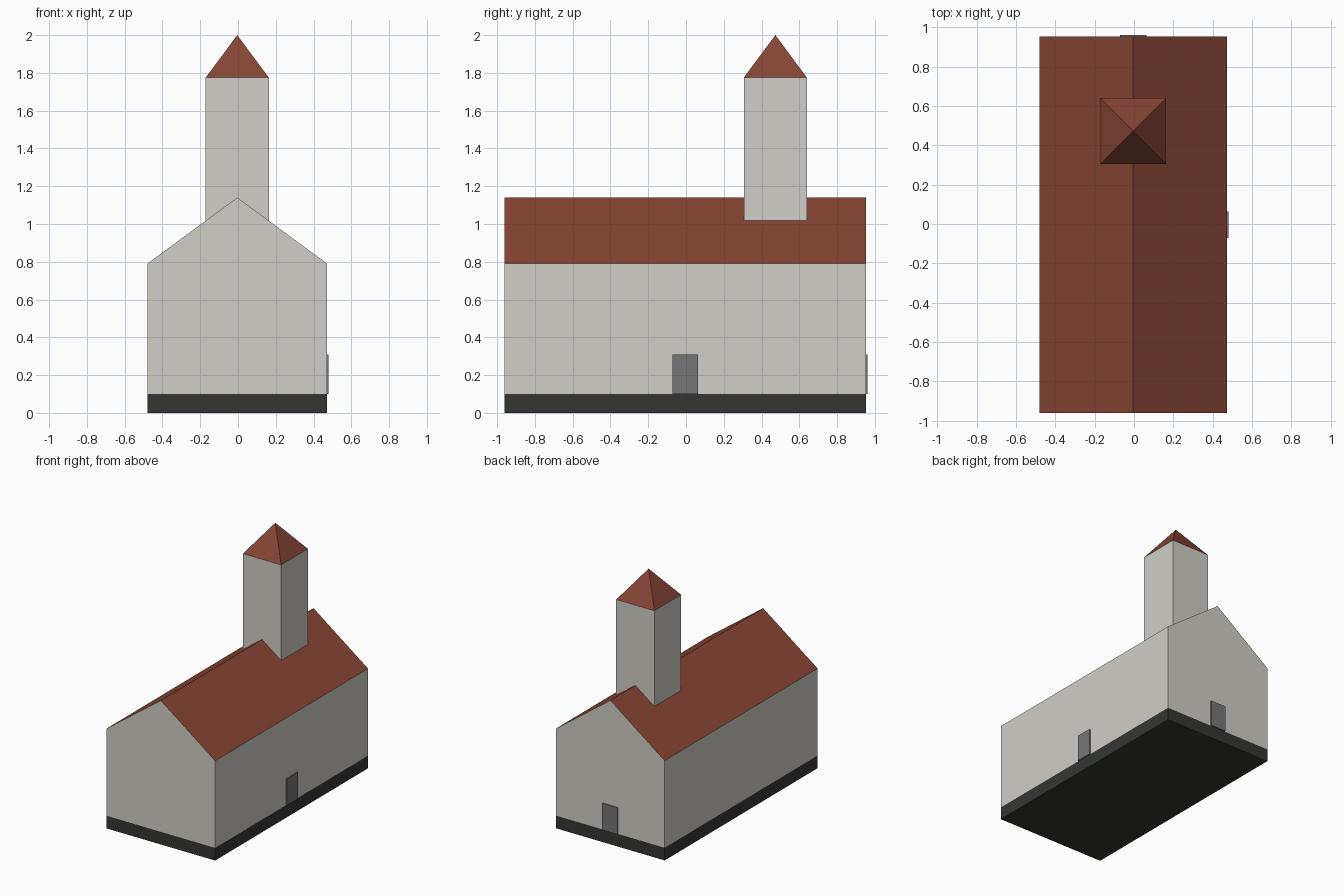
import bpy, bmesh
from mathutils import Vector

if "Cube" in bpy.data.objects:
    bpy.data.objects.remove(bpy.data.objects["Cube"])

CX = CY = -0.004            # centre of the building, offset by the protruding doors
HX, HY = 0.476, 0.956       # half width and half length


def material(name, rgb):
    m = bpy.data.materials.new(name)
    m.diffuse_color = (*rgb, 1)
    m.use_nodes = True
    m.node_tree.nodes["Principled BSDF"].inputs["Base Color"].default_value = m.diffuse_color
    return m


PLASTER = material("plaster", (0.63, 0.62, 0.57))
TILE = material("roof_tile", (0.24, 0.06, 0.035))
STONE = material("dark_stone", (0.035, 0.037, 0.034))
DOOR = material("door_grey", (0.18, 0.18, 0.18))


def finish(name, bm, *mats):
    bmesh.ops.recalc_face_normals(bm, faces=bm.faces)
    me = bpy.data.meshes.new(name)
    bm.to_mesh(me)
    bm.free()
    for m in mats:
        me.materials.append(m)
    ob = bpy.data.objects.new(name, me)
    bpy.context.collection.objects.link(ob)
    return ob


def box(name, lo, hi, mat):
    bm = bmesh.new()
    bmesh.ops.create_cube(bm, size=1)
    lo, hi = Vector(lo), Vector(hi)
    for v in bm.verts:
        v.co = (lo + hi) / 2 + v.co * (hi - lo)
    return finish(name, bm, mat)


# Stone base
box("base", (CX - HX, CY - HY, 0), (CX + HX, CY + HY, 0.1), STONE)

# Nave: gable profile extruded along y, sloping faces tiled
bm = bmesh.new()
profile = [(-HX, 0.1), (HX, 0.1), (HX, 0.79), (0, 1.14), (-HX, 0.79)]
gable = bm.faces.new([bm.verts.new((CX + x, CY - HY, z)) for x, z in profile])
ext = bmesh.ops.extrude_face_region(bm, geom=[gable], use_keep_orig=True)
for v in ext["geom"]:
    if isinstance(v, bmesh.types.BMVert):
        v.co.y += 2 * HY
bmesh.ops.recalc_face_normals(bm, faces=bm.faces)
bm.normal_update()
for f in bm.faces:
    f.material_index = int(f.normal.z > 0.3)
finish("nave", bm, PLASTER, TILE)

# Tower
T, TY = 0.167, 0.473        # half width and y centre
box("tower", (CX - T, TY - T, 1.017), (CX + T, TY + T, 1.775), PLASTER)

# Pyramid spire
bm = bmesh.new()
ring = [bm.verts.new((CX + sx * T, TY + sy * T, 1.775))
        for sx, sy in ((-1, -1), (1, -1), (1, 1), (-1, 1))]
apex = bm.verts.new((CX, TY, 2.0))
bm.faces.new(ring)
for i in range(4):
    bm.faces.new((ring[i], ring[(i + 1) % 4], apex))
finish("spire", bm, TILE)

# Doors on the right side and the back
D = 0.067
box("side_door", (CX + HX - 0.008, CY - D, 0.1), (0.48, CY + D, 0.31), DOOR)
box("back_door", (CX - D, CY + HY - 0.008, 0.1), (CX + D, 0.96, 0.31), DOOR)
